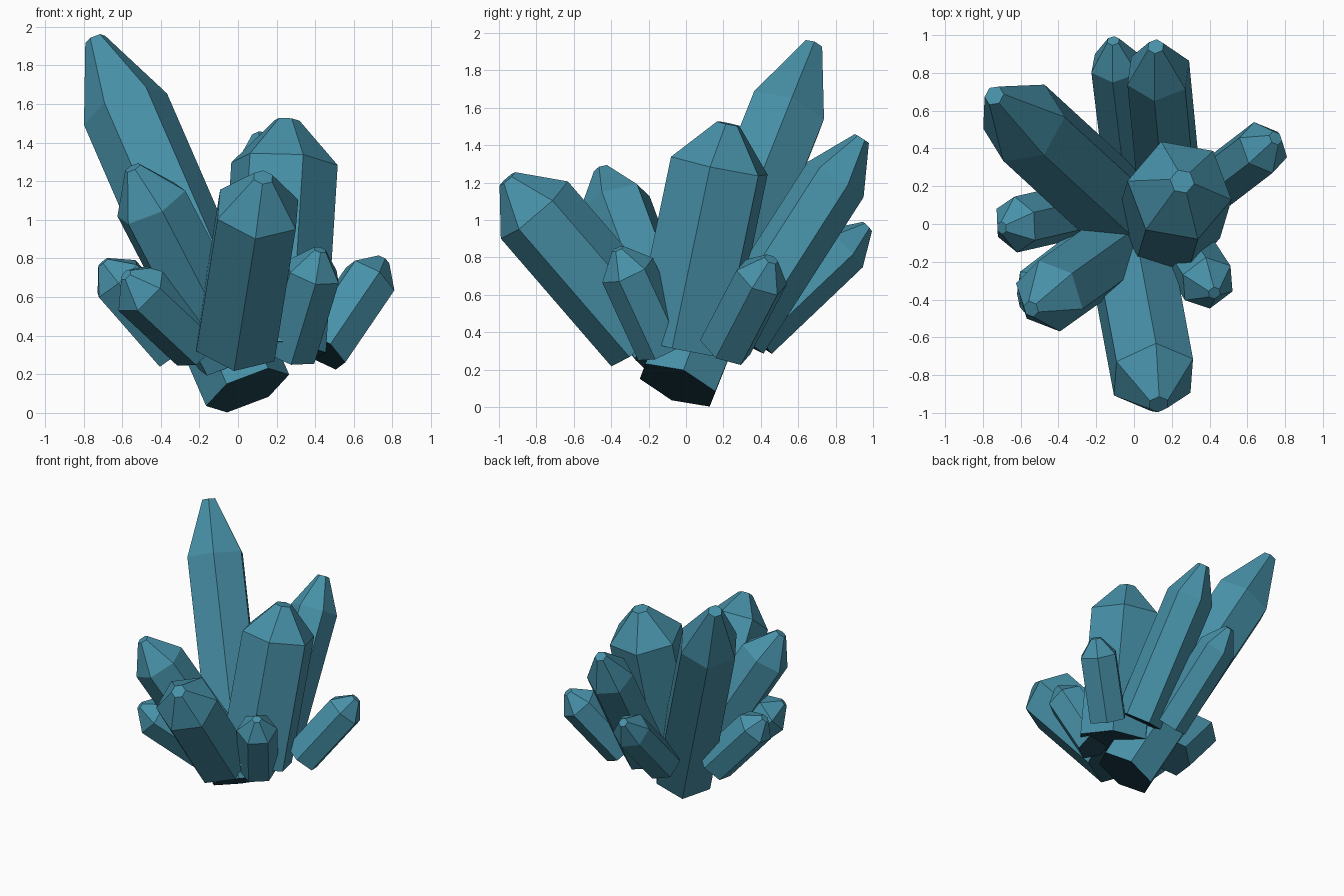
import bpy, bmesh, math
from mathutils import Vector

cube = bpy.data.objects.get("Cube")
if cube:
    bpy.data.objects.remove(cube, do_unlink=True)


def material(name, colour):
    mat = bpy.data.materials.new(name)
    mat.use_nodes = True
    mat.diffuse_color = colour
    mat.node_tree.nodes["Principled BSDF"].inputs["Base Color"].default_value = colour
    return mat


# Teal sides and tips, near-black broken undersides
teal = material("crystal_teal", (0.063, 0.28, 0.39, 1))
dark = material("underside_dark", (0.012, 0.055, 0.08, 1))


def crystal(name, base, tip, radius, point, cap, corner):
    """Six-sided prism from base to tip; 'point' is the length of the tapered
    end, 'cap' the radius of its flat top, 'corner' the way one edge faces."""
    base, tip = Vector(base), Vector(tip)
    axis = (tip - base).normalized()
    u = Vector(corner)
    u = (u - axis * u.dot(axis)).normalized()
    v = axis.cross(u)
    bm = bmesh.new()
    rings = []
    for centre, r in ((base, radius), (tip - axis * point, radius), (tip, cap)):
        angles = [math.tau * i / 6 for i in range(6)]
        rings.append([bm.verts.new(centre + r * (u * math.cos(a) + v * math.sin(a)))
                      for a in angles])
    for low, high in zip(rings, rings[1:]):
        for i in range(6):
            j = (i + 1) % 6
            bm.faces.new((low[i], low[j], high[j], high[i]))
    bm.faces.new(rings[-1])
    bm.faces.new(rings[0][::-1]).material_index = 1
    mesh = bpy.data.meshes.new(name)
    bm.to_mesh(mesh)
    bm.free()
    mesh.materials.append(teal)
    mesh.materials.append(dark)
    bpy.context.collection.objects.link(bpy.data.objects.new(name, mesh))


# Large crystals
crystal("tall_crystal", (.05, -.045, .117), (-.74, .68, 1.935), .232, .42, .055, (.215, .03, .08))
crystal("centre_crystal", (.18, -.025, .32), (.255, .225, 1.515), .28, .23, .065, (.275, -.05, -.01))
crystal("front_crystal", (-.007, -.22, .37), (.13, -.955, 1.22), .236, .222, .055, (-.013, -.18, -.15))

# Medium crystals
crystal("front_right_crystal", (-.04, -.09, .3), (-.545, -.45, 1.27), .2, .22, .045, (.14, .14, .13))
crystal("back_crystal", (.18, .265, .38), (.115, .94, 1.435), .178, .26, .045, (-.02, -.15, .09))

# Small outer crystals
crystal("low_back_crystal", (-.035, .36, .385), (-.11, .97, .965), .142, .17, .035, (-.015, -.08, .08))
crystal("back_left_crystal", (.43, .21, .32), (.75, .455, .79), .148, .127, .04, (.115, -.045, -.05))
crystal("front_left_crystal", (.264, -.12, .315), (.425, -.365, .845), .151, .13, .035, (.01, -.136, -.07))
crystal("right_crystal", (-.31, .07, .335), (-.7, -.02, .78), .15, .114, .035, (.05, 1, .05))
crystal("low_right_crystal", (-.2, -.15, .36), (-.58, -.44, .715), .163, .12, .035, (-.02, -.12, -.11))
